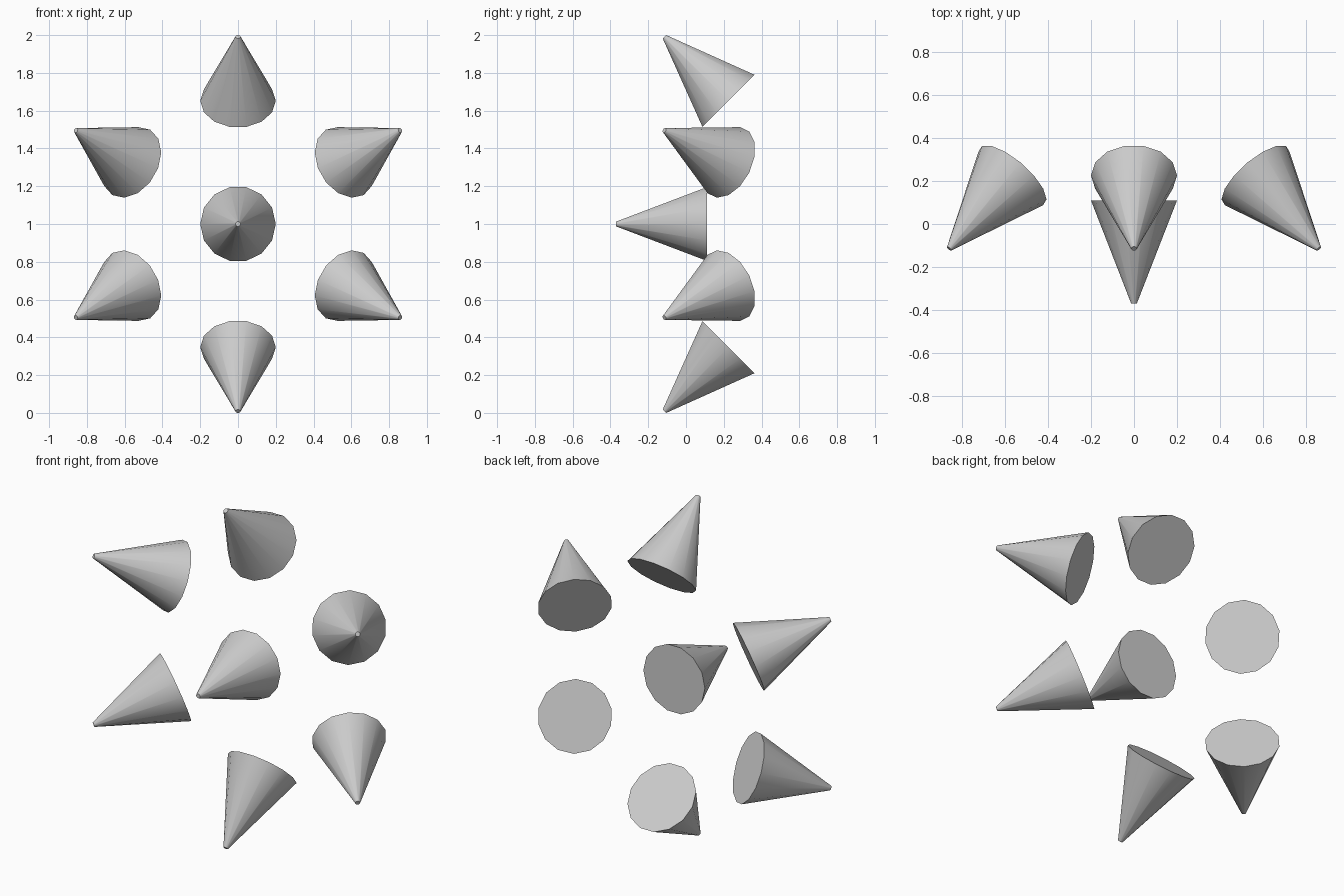
import bpy, bmesh, math
from mathutils import Matrix

if "Cube" in bpy.data.objects:
    bpy.data.objects.remove(bpy.data.objects["Cube"])

SIDES, BASE_R, TIP_R, LENGTH = 14, 0.2, 0.013, 0.48


def spike(name, matrix):
    """Blunt-tipped cone, base at the local origin, pointing along local +z."""
    bm = bmesh.new()
    place = (matrix @ Matrix.Translation((0, 0, LENGTH / 2))
             @ Matrix.Rotation(math.pi / 2, 4, 'Z'))
    bmesh.ops.create_cone(bm, cap_ends=True, segments=SIDES, radius1=BASE_R,
                          radius2=TIP_R, depth=LENGTH, matrix=place)
    bmesh.ops.recalc_face_normals(bm, faces=bm.faces)
    mesh = bpy.data.meshes.new(name)
    bm.to_mesh(mesh)
    bm.free()
    obj = bpy.data.objects.new(name, mesh)
    bpy.context.collection.objects.link(obj)
    bpy.ops.object.select_all(action='DESELECT')
    obj.select_set(True)
    bpy.context.view_layer.objects.active = obj
    bpy.ops.object.shade_smooth_by_angle(angle=math.radians(30))


# centre spike pointing to the front
spike("centre_spike", Matrix.Translation((0, 0.11, 1))
      @ Matrix.Rotation(math.pi / 2, 4, 'X'))

# ring of six spikes leaning outward and forward
for i in range(6):
    spike(f"ring_spike_{i + 1}",
          Matrix.Translation((0, 0, 1))
          @ Matrix.Rotation(i * math.pi / 3, 4, 'Y')
          @ Matrix.Translation((0, 0.225, 0.652))
          @ Matrix.Rotation(math.pi / 4, 4, 'X'))
